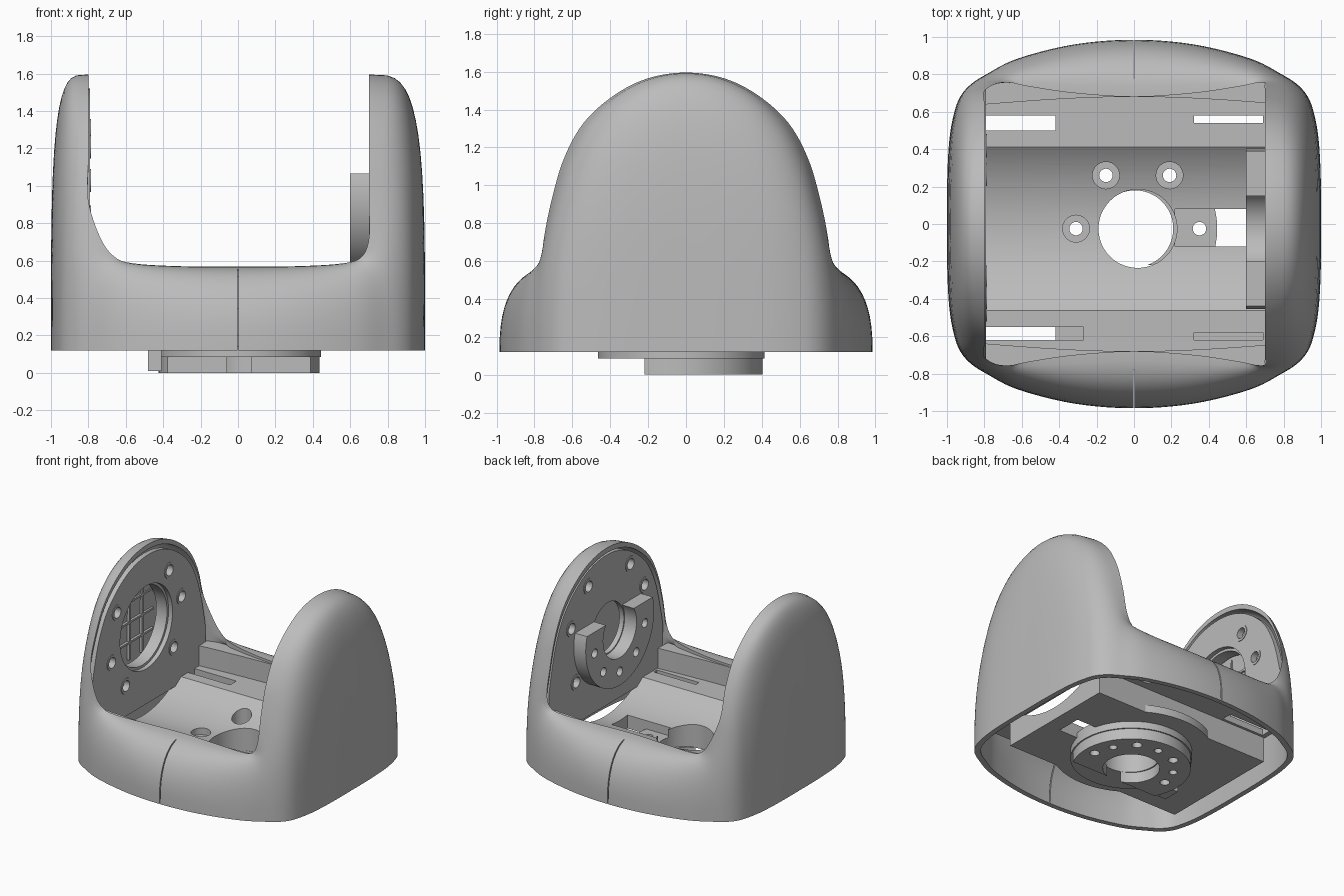
import bpy, bmesh, math
from mathutils import Vector

old = bpy.data.objects.get("Cube")
if old:
    bpy.data.objects.remove(old, do_unlink=True)

grey = bpy.data.materials.new("light grey")
grey.use_nodes = True
COLOUR = (0.5, 0.5, 0.5, 1)
grey.diffuse_color = COLOUR
grey.node_tree.nodes["Principled BSDF"].inputs["Base Color"].default_value = COLOUR

CY, CZ = -0.025, 0.95     # pivot axis of the side plates
BASE = 0.12               # underside of the shell


def finish(name, bm, angle=35):
    bmesh.ops.recalc_face_normals(bm, faces=bm.faces)
    mesh = bpy.data.meshes.new(name)
    bm.to_mesh(mesh)
    bm.free()
    mesh.materials.append(grey)
    obj = bpy.data.objects.new(name, mesh)
    bpy.context.collection.objects.link(obj)
    smooth(obj, angle)
    return obj


def select(obj):
    bpy.ops.object.select_all(action='DESELECT')
    obj.select_set(True)
    bpy.context.view_layer.objects.active = obj


def smooth(obj, angle):
    select(obj)
    bpy.ops.object.shade_smooth_by_angle(angle=math.radians(angle))


def arc(u, v, r, start=0, end=360, n=48):
    full = abs(end - start) == 360
    angles = [math.radians(start + (end - start) * i / n) for i in range(n if full else n + 1)]
    return [(u + r * math.cos(a), v + r * math.sin(a)) for a in angles]


def prism(name, loops, a, b, axis='X'):
    """Extrude an outline (first loop) with holes (other loops) from a to b."""
    bm = bmesh.new()
    edges = []
    for loop in loops:
        vs = [bm.verts.new((a, u, v) if axis == 'X' else (u, v, a)) for u, v in loop]
        edges += [bm.edges.new((vs[i - 1], vs[i])) for i in range(len(vs))]
    bmesh.ops.triangle_fill(bm, use_beauty=True, edges=edges)
    faces, rim = list(bm.faces), [e for e in bm.edges if e.is_boundary]
    step = Vector((b - a, 0, 0) if axis == 'X' else (0, 0, b - a))
    twin = {v: bm.verts.new(v.co + step) for v in list(bm.verts)}
    for f in faces:
        bm.faces.new([twin[v] for v in f.verts])
    for e in rim:
        p, q = e.verts
        bm.faces.new((p, q, twin[q], twin[p]))
    return finish(name, bm)


def box(name, lo, hi):
    corners = [(lo[0], lo[1]), (hi[0], lo[1]), (hi[0], hi[1]), (lo[0], hi[1])]
    return prism(name, [corners], lo[2], hi[2], 'Z')


def cut(obj, *cutters):
    for c in cutters:
        c.hide_render = True
        mod = obj.modifiers.new("cut", 'BOOLEAN')
        mod.operation, mod.solver, mod.object = 'DIFFERENCE', 'EXACT', c
        select(obj)
        bpy.ops.object.modifier_apply(modifier=mod.name)
        bpy.data.objects.remove(c, do_unlink=True)


# Shell guide: crest x, crest y, crest height, foot x, foot y (side middle to rail middle)
KEYS = [Vector(k) for k in (
    (.70, 0, 1.595, 1, 0), (.70, .2, 1.565, 1, .17), (.70, .38, 1.475, .995, .34),
    (.70, .54, 1.33, .985, .47), (.70, .645, 1.14, .965, .58), (.70, .71, .92, .935, .67),
    (.70, .75, .72, .88, .74), (.66, .755, .62, .79, .80), (.56, .735, .585, .62, .885),
    (.32, .70, .57, .32, .96), (0, .68, .567, 0, .985))]


def quadrant(left, steps=6):
    keys = [k.copy() for k in KEYS]
    if left:
        for k in keys[:6]:
            k[0] = .8
        keys[6][0] = .735
    first, last = keys[1].copy(), keys[-2].copy()
    first[1], first[4] = -first[1], -first[4]
    last[0], last[3] = -last[0], -last[3]
    p = [first] + keys + [last]
    out = []
    for i in range(1, len(p) - 2):
        a, b, c, d = p[i - 1:i + 3]
        for s in range(steps):
            t = s / steps
            out.append(b + (c - a) * t / 2 + (a * 2 - b * 5 + c * 4 - d) * t * t / 2
                       + (b * 3 - a - c * 3 + d) * t ** 3 / 2)
    return out + [keys[-1]]


def flip(path, sx, sy):
    return [Vector((k[0] * sx, k[1] * sy, k[2], k[3] * sx, k[4] * sy)) for k in path]


# Outer shell: a curved section swept around the footprint, tall at the sides
right, left = quadrant(False), quadrant(True)
path = (flip(right, 1, 1)[:-1] + flip(left, -1, 1)[:0:-1]
        + flip(left, -1, -1)[:-1] + flip(right, 1, -1)[:0:-1])


def section(k, inset, steps=14):
    crest, foot = Vector((k[0], k[1])), Vector((k[3], k[4])) * (1 - inset)
    power = 2 / (2.5 + 1.3 * (k[2] - .567))
    pts = []
    for i in range(steps + 1):
        a = math.pi / 2 * i / steps
        xy = crest + (foot - crest) * math.cos(a) ** power if i < steps else crest
        pts.append((xy.x, xy.y, BASE + (k[2] - inset - BASE) * math.sin(a) ** power))
    return pts


bm = bmesh.new()
rings = [[bm.verts.new(p) for p in section(k, 0) + section(k, .04)[::-1]] for k in path]
for ra, rb in zip(rings, rings[1:] + rings[:1]):
    for j in range(len(ra)):
        n = (j + 1) % len(ra)
        bm.faces.new((ra[j], ra[n], rb[n], rb[j]))
shell = finish("outer_shell", bm)
for s in (-1, 1):     # seam in the middle of each rail
    lo, hi = sorted((s * .78, s * 1.1))
    cut(shell, box("seam_cutter", (-.004, lo, 0), (.004, hi, .7)))
smooth(shell, 40)

# Lip along the inner side of each rail
for s in (-1, 1):
    xs = [-.80 + 1.5 * i / 16 for i in range(17)]
    inner = [(x, s * (.64 + .04 * math.cos(2 * x))) for x in xs]
    outer = [(.70, s * .765), (.5, s * .76), (0, s * .72), (-.5, s * .76), (-.80, s * .765)]
    prism("rail_lip", [inner + outer], .38, .55, 'Z')

# Floor with a concave cradle, thin ledges, holes and slots
RADIUS, LEDGE = .71, .39
tilt = math.degrees(math.asin((CZ - LEDGE) / RADIUS))
cradle = arc(CY, CZ, RADIUS, -180 + tilt, -tilt, 32)
under = [(.72, LEDGE), (.72, .34), (.48, .34), (.48, .14), (-.52, .14), (-.52, .34), (-.72, .34)]
floor = prism("cradle_floor", [[(-.72, LEDGE)] + cradle + under], -.82, .73)
cut(floor, prism("centre_cutter", [arc(.02, CY, .21)], 0, 1, 'Z'),
    box("window_cutter", (.22, -.12, 0), (.6, .08, 1)),
    box("slot_cutter", (-.79, .5, 0), (-.42, .58, 1)),
    box("slot_cutter", (-.79, -.62, 0), (-.42, -.55, 1)),
    box("slot_cutter", (.32, .54, 0), (.69, .58, 1)),
    box("pocket_cutter", (.32, -.62, .36), (.69, -.58, 1)),
    box("pocket_cutter", (-.43, -.62, .36), (-.27, -.55, 1)))
screws = ((-.15, .26), (.19, .26), (-.31, CY), (.35, CY))
for x, y in screws:
    cut(floor, prism("screw_cutter", [arc(x, y, .036, n=20)], 0, 1, 'Z'),
        prism("recess_cutter", [arc(x, y, .072, n=28)], .19, 1, 'Z'))
smooth(floor, 35)

# Rounded swellings on the long edges of the floor underside
for start, y in ((58, .47), (238, -.51)):
    prism("floor_swelling", [arc(0, y - .5 if y > 0 else y + .5, .59, start, start + 64, 24)],
          .14, .2, 'Z')


def open_ring(u, v, outer, inner, cut_at, way):
    """C outline, open towards way * v, trimmed at the distance cut_at."""
    a, b = (math.degrees(math.asin(cut_at / r)) for r in (outer, inner))
    pts = arc(0, 0, outer, 180 - a, 360 + a) + arc(0, 0, inner, 360 + b, 180 - b)
    return [(u + x, v + way * y) for x, y in pts]


# Underside disc and the open ring below it
holes = [arc(x, y, .036, n=20) for x, y in screws]
pins = [arc(.02 + .32 * math.cos(a), CY + .32 * math.sin(a), .03, n=16)
        for a in map(math.radians, (28, 90, 152))]
prism("underside_disc", [arc(.005, CY, .44, n=64), arc(.02, CY, .21)] + holes, .085, .18, 'Z')
prism("underside_ring", [open_ring(.005, CY, .43, .205, .195, -1)] + holes + pins, 0, .09, 'Z')
box("underside_stop", (-.48, -.22, .01), (-.41, -.08, .16))


# Arched plates on the inner side of each wall
def arch(drop):
    half = [(k[1] * .965, k[2] - drop) for k in right if k[2] > .73]
    outline = [(-y, z) for y, z in half[:0:-1]] + half
    return [(outline[0][0], .34)] + outline + [(outline[-1][0], .34)]


def screw_ring(radius, angles):
    return [(CY + radius * math.cos(a), CZ + radius * math.sin(a))
            for a in map(math.radians, angles)]


for name, x0, x1, drop, bore, spots in (
        ("bearing_plate", -.83, -.79, .075, .33, screw_ring(.45, (10, 50, 145, 195, 235, 320))),
        ("drive_plate", .705, .745, .06, .2, screw_ring(.49, (20, 60, 125, 160, 205, 325)))):
    prism(name, [arch(drop), arc(CY, CZ, bore, n=64)]
          + [arc(y, z, .055, n=24) for y, z in spots], x0, x1)
    for y, z in spots:
        prism("screw_collar", [arc(y, z, .062, n=24), arc(y, z, .042, n=24)],
              x0 - .005, x1 + .005)

# Bearing collar behind the large bore, with ribs inside the wall
prism("bearing_collar", [arc(CY, CZ, .36, n=64), arc(CY, CZ, .31, n=64)], -.92, -.825)
for i in (-1, 0, 1):
    o = i * .16
    box("upright_rib", (-.955, CY + o - .008, .65), (-.935, CY + o + .008, 1.25))
    box("level_rib", (-.955, CY - .3, CZ + o - .008), (-.935, CY + .3, CZ + o + .008))

# Open drive horn on the inner side of the other wall
prism("drive_horn", [open_ring(CY, CZ, .43, .21, .115, 1)]
      + [arc(y, z, .035, n=16) for y, z in screw_ring(.32, range(190, 360, 40))], .6, .71)
